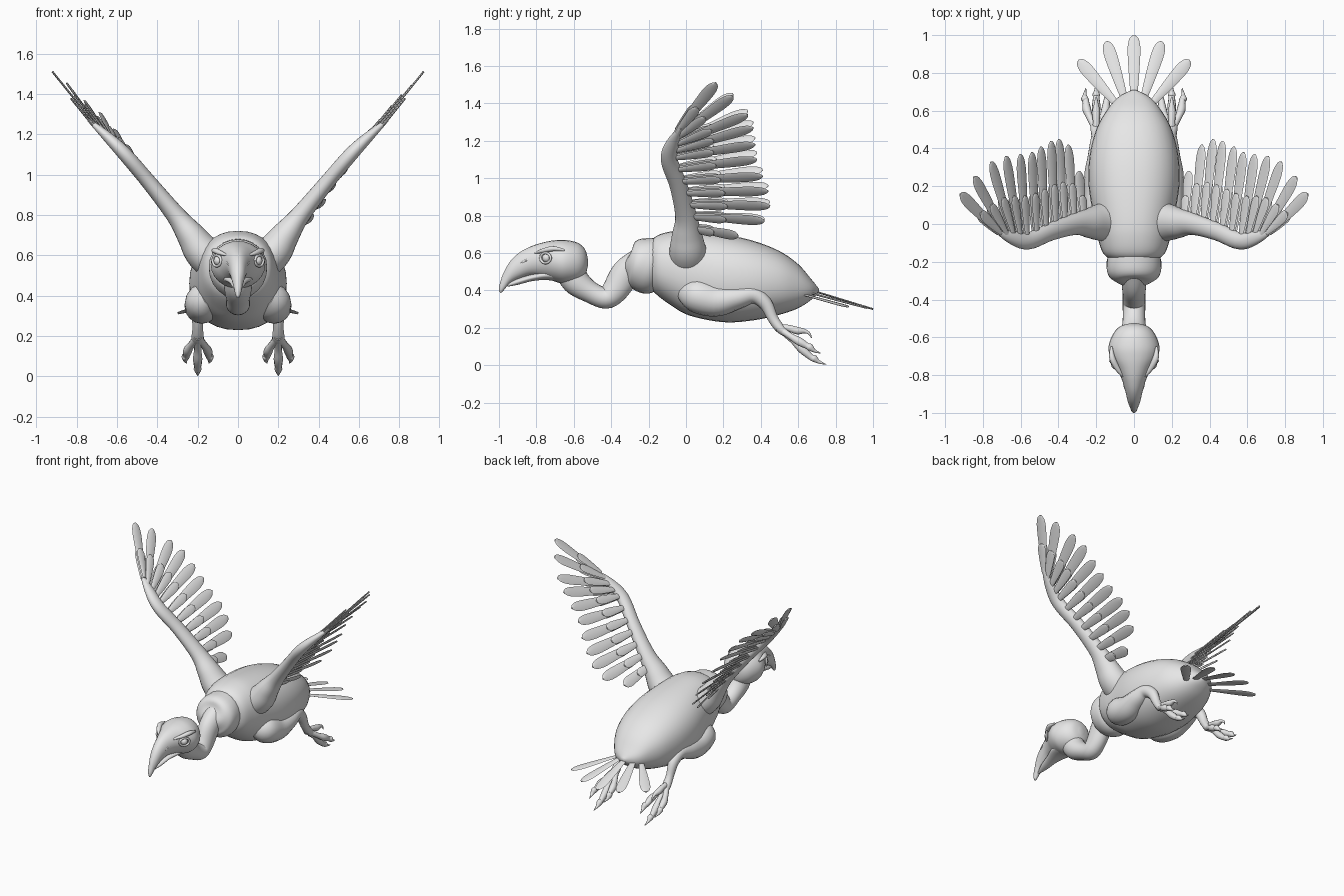
import bpy, bmesh, math
from mathutils import Vector

default = bpy.data.objects.get("Cube")
if default:
    bpy.data.objects.remove(default, do_unlink=True)

grey = bpy.data.materials.new("plain_grey")
GREY = (0.8, 0.8, 0.8, 1)
grey.use_nodes = True
grey.diffuse_color = GREY
for node in grey.node_tree.nodes:
    if node.type == 'BSDF_PRINCIPLED':
        node.inputs["Base Color"].default_value = GREY

X, Y, Z = Vector((1, 0, 0)), Vector((0, 1, 0)), Vector((0, 0, 1))


def finish(name, bm):
    bmesh.ops.recalc_face_normals(bm, faces=bm.faces)
    mesh = bpy.data.meshes.new(name)
    bm.to_mesh(mesh)
    bm.free()
    mesh.polygons.foreach_set("use_smooth", [True] * len(mesh.polygons))
    mesh.set_sharp_from_angle(angle=math.radians(50))
    mesh.materials.append(grey)
    ob = bpy.data.objects.new(name, mesh)
    bpy.context.collection.objects.link(ob)
    return ob


def spline(rows, steps):
    """Catmull-Rom interpolation of rows of numbers."""
    out = []
    last = len(rows) - 1
    for i in range(last):
        a, b, c, d = rows[max(i - 1, 0)], rows[i], rows[i + 1], rows[min(i + 2, last)]
        for k in range(steps):
            t = k / steps
            out.append([q + t * (r - p) / 2 + t * t * (p - 2.5 * q + 2 * r - s / 2)
                        + t ** 3 * (3 * (q - r) + s - p) / 2
                        for p, q, r, s in zip(a, b, c, d)])
    return out + [list(rows[-1])]


def loft(name, rows, ref=X, axis=None, sides=24, steps=5, power=1):
    """Skin rings of (x, y, z, radius along ref, radius across)."""
    rows = spline(rows, steps)
    centres = [Vector(r[:3]) for r in rows]
    bm = bmesh.new()
    rings = []
    for i, row in enumerate(rows):
        t = axis or (centres[min(i + 1, len(rows) - 1)] - centres[max(i - 1, 0)]).normalized()
        u = (ref - t * ref.dot(t)).normalized()
        v = t.cross(u)
        ring = []
        for k in range(sides):
            a = math.tau * k / sides
            c, s = math.cos(a), math.sin(a)
            c = math.copysign(abs(c) ** power, c)
            s = math.copysign(abs(s) ** power, s)
            ring.append(bm.verts.new(centres[i] + u * c * max(row[3], .001)
                                     + v * s * max(row[4], .001)))
        rings.append(ring)
    for lo, hi in zip(rings, rings[1:]):
        for k in range(sides):
            j = (k + 1) % sides
            bm.faces.new((lo[k], lo[j], hi[j], hi[k]))
    bm.faces.new(rings[0])
    bm.faces.new(rings[-1])
    return finish(name, bm)


def profile(rows):
    """Turn (y, bottom, top, half width) into loft rings."""
    return [(0, y, (lo + hi) / 2, w, (hi - lo) / 2) for y, lo, hi, w in rows]


def feather(name, root, tip, normal, width):
    """Flat blade with a rounded tip, bowed very slightly."""
    across = (tip - root).cross(normal).normalized()
    rows = [(*root.lerp(tip, f), width * w, .005)
            for f, w in ((0, .4), (.35, .75), (.75, 1), (.9, .87), (.97, .55), (1, .1))]
    loft(name, rows, across, sides=8, steps=3)


def ball(name, centre, radius):
    bm = bmesh.new()
    bmesh.ops.create_uvsphere(bm, u_segments=16, v_segments=10, radius=radius)
    bmesh.ops.translate(bm, verts=bm.verts, vec=centre)
    finish(name, bm)


# Trunk, ruff and neck
loft("body", profile([
    (-.2, .43, .64, .1), (-.16, .38, .69, .16), (-.08, .32, .715, .19),
    (.02, .265, .72, .21), (.2, .23, .7, .24), (.36, .24, .665, .235),
    (.5, .27, .61, .2), (.6, .305, .54, .145), (.67, .35, .46, .085),
    (.71, .39, .41, .01)]), axis=Y, sides=32, power=.9)
loft("neck_ruff", [
    (0, -.315, .575, .02, .02), (0, -.305, .57, .09, .08), (0, -.27, .56, .135, .125),
    (0, -.22, .54, .145, .15), (0, -.17, .525, .135, .145), (0, -.13, .52, .08, .1)])
loft("neck", [
    (0, -.24, .55, .075, .08), (0, -.32, .49, .065, .08), (0, -.38, .4, .06, .07),
    (0, -.43, .36, .06, .058), (0, -.51, .39, .06, .058), (0, -.59, .45, .07, .075),
    (0, -.63, .53, .07, .08)])

# Head with hooked beak
loft("head_and_upper_beak", profile([
    (-.525, .53, .57, .015), (-.54, .48, .62, .07), (-.58, .445, .655, .11),
    (-.65, .435, .67, .135), (-.71, .45, .667, .123), (-.77, .47, .655, .088),
    (-.83, .48, .635, .062), (-.89, .465, .603, .045), (-.94, .44, .555, .033),
    (-.975, .4, .495, .02), (-.99, .387, .455, .014), (-1, .395, .42, .004)]), axis=Y)
loft("lower_beak", profile([
    (-.66, .44, .52, .08), (-.74, .455, .51, .07), (-.82, .45, .488, .045),
    (-.9, .43, .462, .028), (-.955, .42, .435, .006)]), axis=Y)

# Tail fan
for i in range(-2, 3):
    a = abs(i)
    feather("tail_feather", Vector((i * .04, .64 - a * .01, .41 - a * .015)),
            Vector((i * .147, 1 - a * a * .033, .3 + a * .006)), Z, .034)

# Wing feather tips on the left, from the wing point inwards
TIPS = [(.92, .16, 1.51), (.86, .25, 1.44), (.78, .33, 1.34), (.71, .36, 1.27),
        (.64, .37, 1.18), (.58, .38, 1.1), (.53, .41, 1.01), (.47, .44, .93),
        (.42, .45, .85), (.36, .42, .77), (.29, .28, .69)]
TOES = [(-.055, .06), (0, 0), (.055, .06)]

for side, label in ((1, "left"), (-1, "right")):
    def flip(rows):
        return [(side * r[0], *r[1:]) for r in rows]

    # Wing arm, broad at the shoulder and bent at the wrist
    loft(label + "_wing_arm", flip([
        (.06, .02, .52, .11, .09), (.17, .01, .61, .1, .09), (.235, .005, .7, .08, .07),
        (.31, 0, .8, .058, .048), (.44, -.04, .96, .048, .038), (.56, -.09, 1.1, .045, .035),
        (.65, -.07, 1.19, .035, .025), (.74, -.03, 1.27, .008, .008)]), ref=Y)

    # Flight feathers, with a short covering row on each face
    normal = Vector((-.72 * side, 0, .69))
    wing_point, wrist, shoulder = (Vector(p) for p in flip([
        (.71, -.05, 1.25), (.57, -.09, 1.11), (.27, .01, .74)]))
    for i, tip in enumerate(TIPS):
        root = (wing_point.lerp(wrist, i / 4) if i < 4
                else wrist.lerp(shoulder, (i - 4) / 6))
        end = Vector(flip([tip])[0])
        if side < 0:
            end += normal * .055 * math.sin(math.pi * i / 10)
        feather(label + "_flight_feather", root, end, normal, .036)
        for face in (1, -1):
            offset = normal * face * .012
            feather(label + "_covert_feather", root + offset,
                    root.lerp(end, .52) + offset, normal, .03)

    # Leg: thigh, shank, ankle
    loft(label + "_leg", flip([
        (.14, -.02, .4, .04, .05), (.165, .05, .375, .09, .09), (.18, .16, .345, .085, .085),
        (.195, .27, .36, .068, .062), (.2, .36, .375, .045, .045), (.2, .425, .33, .034, .036),
        (.2, .465, .25, .026, .028), (.2, .5, .2, .03, .026), (.2, .535, .17, .03, .02)]),
        sides=16)

    # Three front toes with claws and one hind toe
    for spread, lift in TOES:
        reach = 1 - lift * 2
        loft(label + "_toe", flip([(.2 + spread * f, .5 + y * reach, z + lift * g, r, r)
             for f, g, y, z, r in (
                 (0, 0, 0, .195, .02), (.6, .3, .07, .135, .018), (.9, .7, .12, .085, .023),
                 (1, 1, .17, .042, .017), (1.1, 1, .185, .036, .02), (1.1, 1, .21, .018, .01),
                 (1, 1, .25, .004, .002))]), sides=10, steps=4)
    loft(label + "_hind_toe", flip([
        (.2, .48, .2, .022, .022), (.2, .54, .2, .018, .018), (.2, .595, .185, .021, .021),
        (.2, .635, .182, .012, .012), (.2, .66, .168, .007, .007), (.2, .672, .145, .002, .002)]),
        sides=10, steps=4)

    # Eye, eyelid ring and brow
    eye = Vector((side * .097, -.745, .573))
    ball(label + "_eye", eye, .024)
    out = Vector((side * .8, -.6, 0))
    along = out.cross(Z)
    lid = [eye + out * .01 + (along * math.cos(a) * 1.25 + Z * math.sin(a)) * .027
           for a in (math.tau * k / 12 for k in range(13))]
    loft(label + "_eyelid", [(*p, .007, .007) for p in lid], ref=out, sides=8, steps=2)
    loft(label + "_brow", flip([
        (.055, -.81, .6, .005, .004), (.088, -.765, .612, .014, .012),
        (.115, -.71, .623, .016, .014), (.12, -.65, .615, .006, .006)]), sides=10)
    # Nostril ridge
    loft(label + "_nostril", flip([
        (.056, -.83, .568, .003, .003), (.048, -.855, .56, .008, .007),
        (.043, -.885, .545, .003, .003)]), sides=8)
